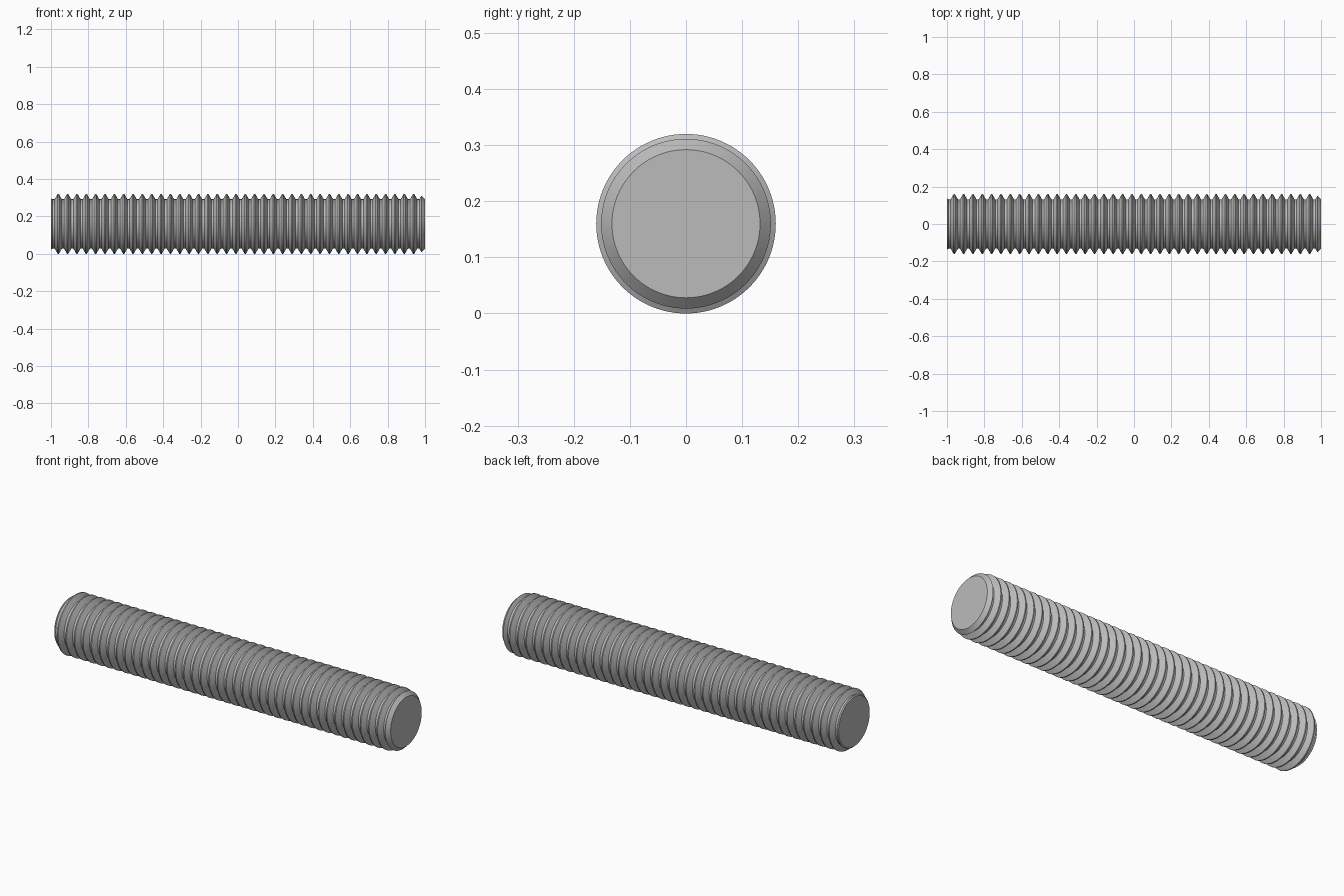
import bpy, bmesh, math
from mathutils import Vector

cube = bpy.data.objects.get("Cube")
if cube:
    bpy.data.objects.remove(cube, do_unlink=True)

# Rod and thread dimensions
CREST_R, ROOT_R, HALF = 0.16, 0.132, 1.0
PITCH, CREST_W, TEETH = 0.05, 0.0063, 39
FIRST = -0.961
SLOPE = math.tan(math.radians(60))
FLANK = (CREST_R - ROOT_R) / SLOPE
REACH = CREST_W / 2 + FLANK
SIDES = 96


def chamfer_apex(base):
    """Where a thread flank starting at distance base meets the 45 degree end chamfer."""
    x = (HALF + SLOPE * base) / (1 + SLOPE)
    return x, ROOT_R + HALF - x


# Thread profile: left chamfer, full teeth, right chamfer
left_base = -(FIRST - PITCH + REACH)
x, r = chamfer_apex(left_base)
profile = [(-HALF, ROOT_R), (-x, r), (-left_base, ROOT_R)]
for i in range(TEETH):
    c = FIRST + i * PITCH
    profile += [(c - REACH, ROOT_R), (c - CREST_W / 2, CREST_R),
                (c + CREST_W / 2, CREST_R), (c + REACH, ROOT_R)]
right_base = FIRST + TEETH * PITCH - REACH
profile += [(right_base, ROOT_R), chamfer_apex(right_base), (HALF, ROOT_R)]

# Revolve the profile around the rod axis and cap both ends
bm = bmesh.new()
verts = [bm.verts.new((px, 0, pr)) for px, pr in profile]
edges = [bm.edges.new(pair) for pair in zip(verts, verts[1:])]
bmesh.ops.spin(bm, geom=verts + edges, cent=Vector(), axis=(1, 0, 0),
               angle=math.tau, steps=SIDES, use_merge=False)
bmesh.ops.remove_doubles(bm, verts=bm.verts, dist=0.00005)
bmesh.ops.holes_fill(bm, edges=[e for e in bm.edges if e.is_boundary], sides=0)
bmesh.ops.recalc_face_normals(bm, faces=bm.faces)
mesh = bpy.data.meshes.new("threaded_rod")
bm.to_mesh(mesh)
bm.free()

rod = bpy.data.objects.new("threaded_rod", mesh)
rod.location.z = CREST_R
bpy.context.collection.objects.link(rod)

# Plain grey steel
steel = bpy.data.materials.new("grey_steel")
steel.use_nodes = True
colour = (0.5, 0.5, 0.5, 1)
steel.diffuse_color = colour
steel.node_tree.nodes["Principled BSDF"].inputs["Base Color"].default_value = colour
mesh.materials.append(steel)

# Smooth round the rod, sharp along the thread edges
bpy.ops.object.select_all(action="DESELECT")
rod.select_set(True)
bpy.context.view_layer.objects.active = rod
bpy.ops.object.shade_smooth_by_angle(angle=math.radians(25))
